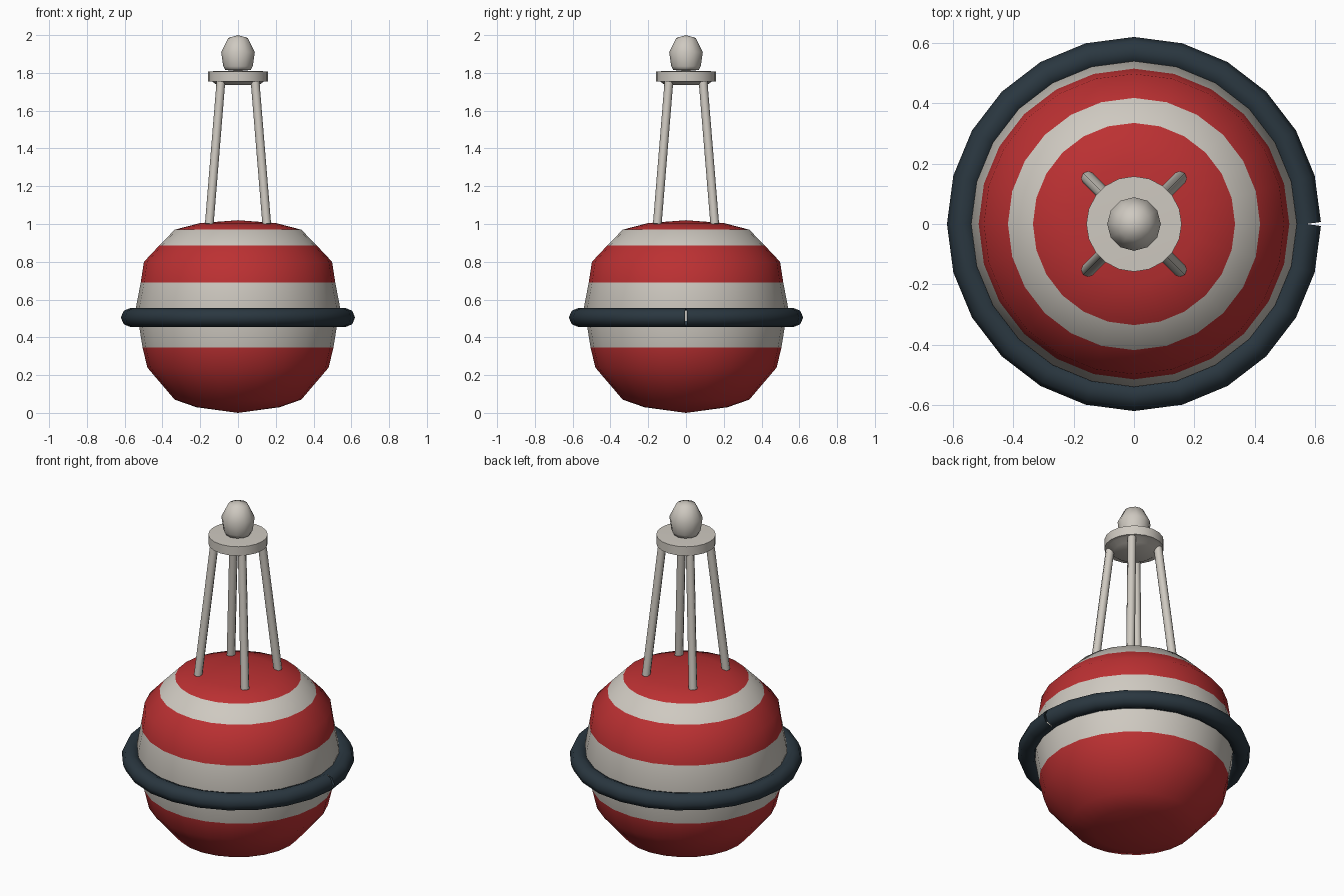
import bpy
import bmesh
from math import sin, cos, pi, radians

cube = bpy.data.objects.get("Cube")
if cube:
    bpy.data.objects.remove(cube, do_unlink=True)


def material(name, rgb):
    mat = bpy.data.materials.new(name)
    mat.use_nodes = True
    mat.diffuse_color = (*rgb, 1)
    mat.node_tree.nodes["Principled BSDF"].inputs["Base Color"].default_value = (*rgb, 1)
    return mat


RED = material("red paint", (0.5, 0.03, 0.032))
CREAM = material("cream paint", (0.62, 0.585, 0.53))
RUBBER = material("dark rubber", (0.023, 0.038, 0.051))


def smooth(obj, angle):
    bpy.ops.object.select_all(action="DESELECT")
    obj.select_set(True)
    bpy.context.view_layer.objects.active = obj
    bpy.ops.object.shade_smooth_by_angle(angle=radians(angle))


def lathe(name, profile, sides, mats, angle):
    """Turn (radius, height) points about z, with single points at the poles."""
    bm = bmesh.new()
    rings = []
    for r, z in profile:
        count = sides if r > 0 else 1
        rings.append([bm.verts.new((r * cos(2 * pi * i / sides), r * sin(2 * pi * i / sides), z))
                      for i in range(count)])
    for low, high in zip(rings, rings[1:]):
        for i in range(sides):
            j = (i + 1) % sides
            corners = [low[i % len(low)], low[j % len(low)],
                       high[j % len(high)], high[i % len(high)]]
            bm.faces.new(list(dict.fromkeys(corners)))
    bmesh.ops.recalc_face_normals(bm, faces=bm.faces)
    mesh = bpy.data.meshes.new(name)
    bm.to_mesh(mesh)
    bm.free()
    for mat in mats:
        mesh.materials.append(mat)
    obj = bpy.data.objects.new(name, mesh)
    bpy.context.collection.objects.link(obj)
    smooth(obj, angle)
    return obj


def tube(name, points, radius, resolution, mat, caps):
    """Sweep a round section along an open straight-sided path."""
    curve = bpy.data.curves.new(name, "CURVE")
    curve.dimensions = "3D"
    curve.bevel_depth = radius
    curve.bevel_resolution = resolution
    curve.use_fill_caps = caps
    spline = curve.splines.new("POLY")
    spline.points.add(len(points) - 1)
    for point, co in zip(spline.points, points):
        point.co = (*co, 1)
    curve.materials.append(mat)
    obj = bpy.data.objects.new(name, curve)
    bpy.context.collection.objects.link(obj)
    bpy.ops.object.select_all(action="DESELECT")
    obj.select_set(True)
    bpy.context.view_layer.objects.active = obj
    bpy.ops.object.convert(target="MESH")
    smooth(bpy.context.object, 60)


# Float body with painted bands
float_body = lathe("float_body", [
    (0, 0), (0.22, 0.03), (0.335, 0.07), (0.48, 0.24), (0.505, 0.345),
    (0.54, 0.56), (0.515, 0.69), (0.498, 0.8), (0.418, 0.885),
    (0.335, 0.97), (0.2, 1.005), (0, 1.02)], 24, [RED, CREAM], 60)
for face in float_body.data.polygons:
    z = face.center.z
    face.material_index = int(0.345 < z < 0.69 or 0.885 < z < 0.97)

# Rubber fender, an open hoop whose ends meet at the left side
tube("fender_ring", [(0.57 * cos(2 * pi * i / 24), 0.57 * sin(2 * pi * i / 24), 0.505)
                     for i in range(25)], 0.05, 2, RUBBER, False)

# Four leaning mast legs
for side_x, x in (("left", 1), ("right", -1)):
    for side_y, y in (("front", -1), ("back", 1)):
        tube(f"mast_leg_{side_y}_{side_x}",
             [(0.152 * x, 0.152 * y, 1.0), (0.09 * x, 0.09 * y, 1.76)],
             0.023, 2, CREAM, True)

# Lamp platform with a lower lip
lathe("lamp_platform", [(0, 1.735), (0.11, 1.735), (0.138, 1.755), (0.158, 1.755),
                        (0.158, 1.808), (0, 1.812)], 20, [CREAM], 60)

# Lamp
lathe("lamp", [(0, 1.81), (0.068, 1.815), (0.078, 1.835), (0.089, 1.91),
               (0.052, 1.985), (0, 2.0)], 12, [CREAM], 70)
